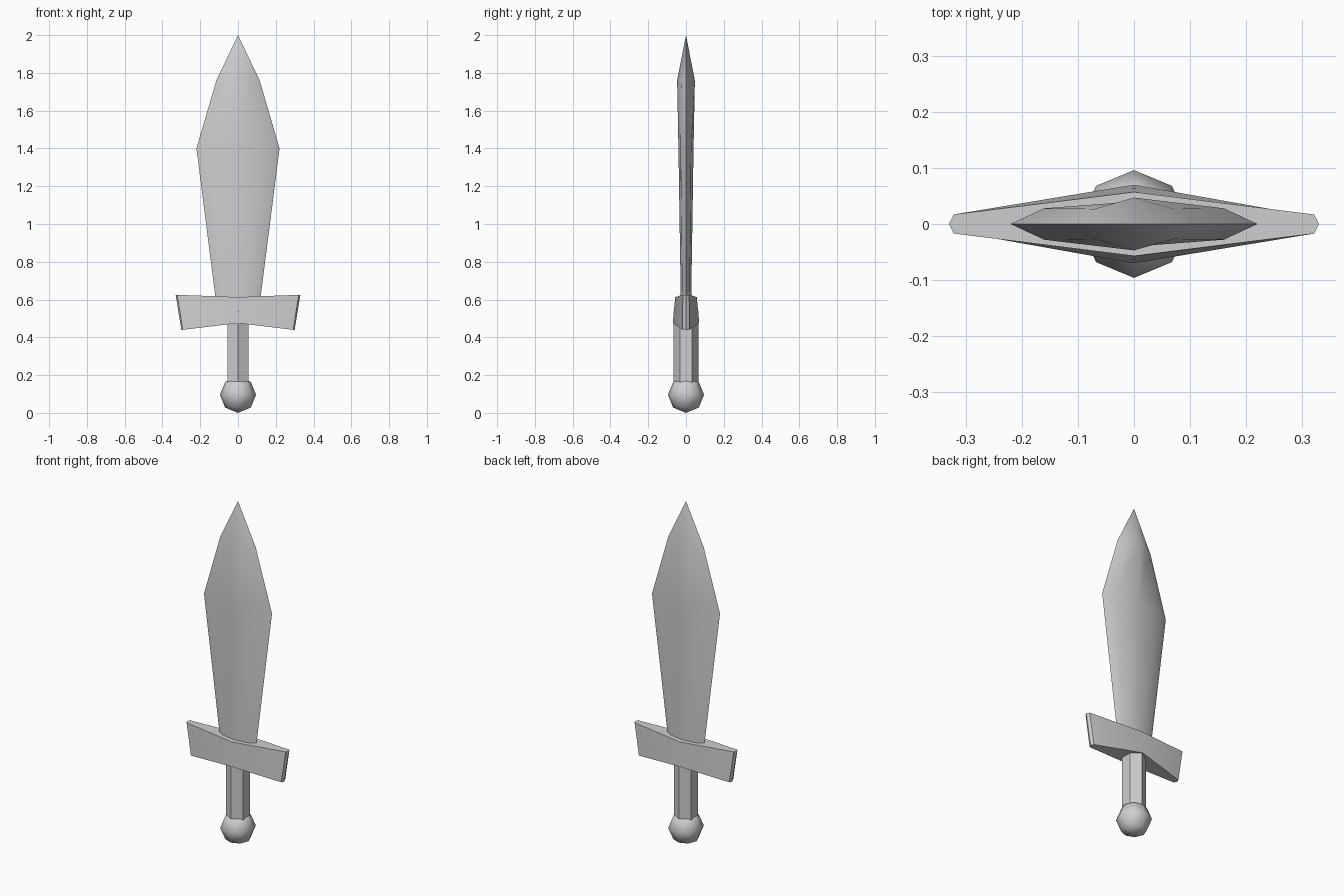
import bpy, bmesh, math

cube = bpy.data.objects.get("Cube")
if cube:
    bpy.data.objects.remove(cube, do_unlink=True)

grey = bpy.data.materials.new("plain_grey")
grey.use_nodes = True
colour = (0.62, 0.62, 0.62, 1)
grey.diffuse_color = colour
grey.node_tree.nodes["Principled BSDF"].inputs["Base Color"].default_value = colour


def finish(obj, name):
    """Name, colour and smooth one part, keeping its hard edges."""
    obj.name = obj.data.name = name
    obj.data.materials.clear()
    obj.data.materials.append(grey)
    bpy.ops.object.select_all(action='DESELECT')
    obj.select_set(True)
    bpy.context.view_layer.objects.active = obj
    bpy.ops.object.shade_smooth_by_angle(angle=math.radians(50))


def ring(half_width, bevel_x, bevel_y, ridge_y, z, ridge_z=None):
    """Eight-point lens outline: two edges, four bevel corners, two ridges."""
    rz = z if ridge_z is None else ridge_z
    return [(half_width, 0, z), (bevel_x, bevel_y, z), (0, ridge_y, rz),
            (-bevel_x, bevel_y, z), (-half_width, 0, z),
            (-bevel_x, -bevel_y, z), (0, -ridge_y, rz), (bevel_x, -bevel_y, z)]


def loft(name, rings):
    """Skin a stack of lens outlines and close both ends."""
    bm = bmesh.new()
    rows = [[bm.verts.new(p) for p in r] for r in rings]
    for low, high in zip(rows, rows[1:]):
        for i in range(8):
            j = (i + 1) % 8
            bm.faces.new((low[i], low[j], high[j], high[i]))
    for row in (rows[0], rows[-1]):
        for cap in ((0, 1, 7), (1, 2, 6, 7), (2, 3, 5, 6), (3, 4, 5)):
            bm.faces.new([row[i] for i in cap])
    bmesh.ops.remove_doubles(bm, verts=bm.verts[:], dist=0.0005)
    bmesh.ops.recalc_face_normals(bm, faces=bm.faces[:])
    mesh = bpy.data.meshes.new(name)
    bm.to_mesh(mesh)
    bm.free()
    obj = bpy.data.objects.new(name, mesh)
    bpy.context.collection.objects.link(obj)
    finish(obj, name)


# Blade: narrow root, wide belly, shoulder and point
loft("blade", [
    ring(0.113, 0.08, 0.019, 0.027, 0.56),
    ring(0.22, 0.16, 0.028, 0.04, 1.40),
    ring(0.115, 0.07, 0.027, 0.047, 1.76),
    ring(0, 0, 0, 0, 2.0),
])

# Crossguard: flared upward, thick in the middle
loft("crossguard", [
    ring(0.30, 0.292, 0.018, 0.07, 0.44, 0.475),
    ring(0.33, 0.321, 0.017, 0.057, 0.625, 0.613),
])

# Grip: six-sided bar
bpy.ops.mesh.primitive_cylinder_add(vertices=6, radius=0.065, depth=0.42,
                                    location=(0, 0, 0.33))
finish(bpy.context.object, "grip")

# Pommel: low-poly ball
bpy.ops.mesh.primitive_uv_sphere_add(segments=8, ring_count=4, radius=0.096,
                                     location=(0, 0, 0.096))
finish(bpy.context.object, "pommel")
